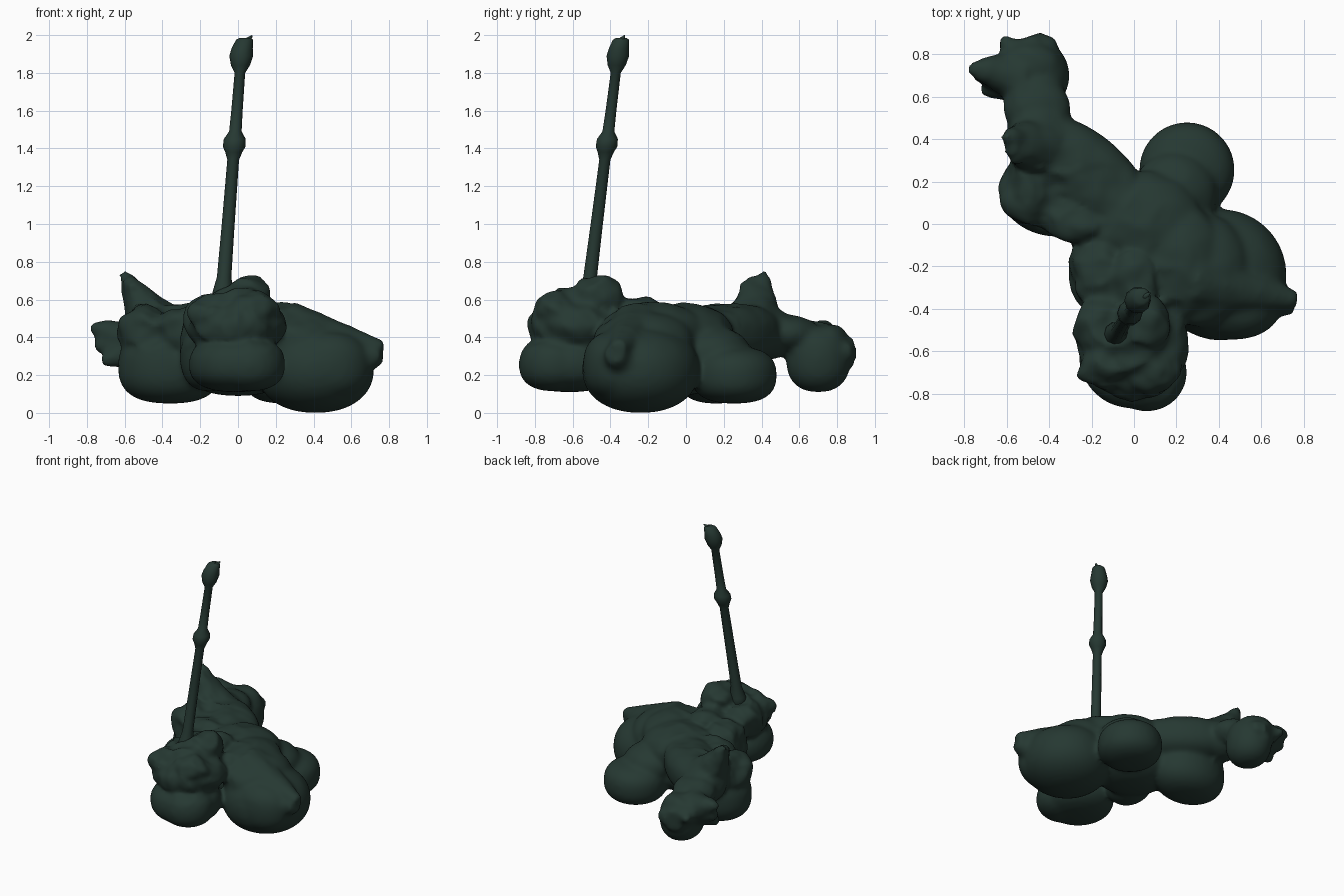
import bpy, bmesh, math
from mathutils import Vector, Matrix, noise

green = bpy.data.materials.new("dark_green")
green.diffuse_color = (0.019, 0.040, 0.032, 1)


def make_object(name, bm):
    me = bpy.data.meshes.new(name)
    bm.to_mesh(me)
    bm.free()
    ob = bpy.data.objects.new(name, me)
    bpy.context.collection.objects.link(ob)
    me.materials.append(green)
    return ob


def lump(bm, c, r, turn=0, p=2.0):
    """Ellipsoid, round in plan; p above 2 gives a steeper, boxier side."""
    m = Matrix.Translation(c) @ Matrix.Rotation(math.radians(turn), 4, 'Z') @ Matrix.Diagonal((*r, 1))
    for v in bmesh.ops.create_icosphere(bm, subdivisions=4, radius=1)["verts"]:
        rho = math.hypot(v.co.x, v.co.y)
        v.co = m @ (v.co / (rho ** p + abs(v.co.z) ** p) ** (1 / p))


def spike(bm, base, tip, r0, r1=0.012):
    base, tip = Vector(base), Vector(tip)
    d = tip - base
    m = Matrix.Translation((base + tip) / 2) @ d.to_track_quat('Z', 'Y').to_matrix().to_4x4()
    bmesh.ops.create_cone(bm, cap_ends=True, segments=12, radius1=r0, radius2=r1, depth=d.length, matrix=m)


bm = bmesh.new()
# front lobe: round underside, knobbly cap
lump(bm, (-0.01, -0.62, 0.255), (0.25, 0.25, 0.145), p=2.5)
lump(bm, (0.06, -0.70, 0.255), (0.19, 0.185, 0.14), p=2.4)
lump(bm, (-0.01, -0.57, 0.46), (0.26, 0.26, 0.15), p=2.2)
lump(bm, (0.05, -0.46, 0.61), (0.13, 0.13, 0.12))
lump(bm, (0.0, -0.57, 0.57), (0.14, 0.16, 0.10))
lump(bm, (-0.15, -0.50, 0.50), (0.13, 0.17, 0.12))
lump(bm, (0.08, -0.68, 0.54), (0.14, 0.12, 0.10))
lump(bm, (-0.13, -0.68, 0.53), (0.13, 0.12, 0.09))
lump(bm, (-0.15, -0.23, 0.34), (0.16, 0.20, 0.225), p=2.6)
lump(bm, (0.0, -0.27, 0.50), (0.12, 0.17, 0.12))
# right lobe
lump(bm, (0.41, -0.24, 0.23), (0.31, 0.31, 0.23), p=2.2)
lump(bm, (0.48, -0.38, 0.25), (0.22, 0.165, 0.18), p=2.4)
lump(bm, (0.32, -0.22, 0.37), (0.23, 0.27, 0.17), p=2.2)
lump(bm, (0.22, -0.17, 0.43), (0.2, 0.28, 0.155))
spike(bm, (0.28, -0.26, 0.40), (0.77, -0.36, 0.345), 0.19, 0.04)
spike(bm, (0.45, -0.3, 0.26), (0.76, -0.38, 0.31), 0.2, 0.05)
# back right lobe
lump(bm, (0.25, 0.255, 0.2), (0.225, 0.225, 0.15), p=2.6)
lump(bm, (0.19, 0.14, 0.32), (0.2, 0.2, 0.14))
# central ridge and belly
lump(bm, (0.0, -0.05, 0.29), (0.30, 0.26, 0.20), p=2.4)
lump(bm, (0.05, 0.0, 0.42), (0.28, 0.25, 0.16))
lump(bm, (-0.23, 0.24, 0.42), (0.36, 0.19, 0.155), -40, 2.4)
lump(bm, (-0.45, 0.42, 0.42), (0.16, 0.17, 0.14))
# left lobe
lump(bm, (-0.36, 0.16, 0.245), (0.275, 0.22, 0.195), p=2.6)
lump(bm, (-0.48, 0.16, 0.43), (0.15, 0.17, 0.14), p=2.4)
lump(bm, (-0.29, 0.02, 0.44), (0.17, 0.10, 0.13), -20, 2.4)
spike(bm, (-0.44, 0.37, 0.46), (-0.615, 0.415, 0.745), 0.16, 0.02)
spike(bm, (-0.44, 0.35, 0.46), (-0.59, 0.35, 0.715), 0.15, 0.03)
spike(bm, (-0.44, 0.35, 0.46), (-0.57, 0.305, 0.69), 0.13, 0.025)
# tail with ragged tips
lump(bm, (-0.46, 0.54, 0.42), (0.16, 0.16, 0.10))
lump(bm, (-0.46, 0.70, 0.285), (0.155, 0.17, 0.175), p=2.4)
lump(bm, (-0.49, 0.75, 0.36), (0.15, 0.11, 0.11), p=2.4)
spike(bm, (-0.52, 0.75, 0.34), (-0.625, 0.885, 0.36), 0.11, 0.02)
spike(bm, (-0.46, 0.74, 0.32), (-0.51, 0.88, 0.32), 0.13, 0.08)
spike(bm, (-0.45, 0.74, 0.31), (-0.40, 0.885, 0.33), 0.12, 0.04)
spike(bm, (-0.55, 0.7, 0.37), (-0.78, 0.74, 0.46), 0.13, 0.03)
spike(bm, (-0.54, 0.69, 0.34), (-0.76, 0.71, 0.36), 0.12, 0.03)
spike(bm, (-0.54, 0.67, 0.34), (-0.72, 0.63, 0.27), 0.11, 0.03)

# fuse the lobes into one skin
body = make_object("lumpy_body", bm)
rm = body.modifiers.new("fuse", 'REMESH')
rm.mode = 'VOXEL'
rm.voxel_size = 0.017
sm = body.modifiers.new("soften", 'SMOOTH')
sm.factor = 0.5
sm.iterations = 8
dg = bpy.context.evaluated_depsgraph_get()
fused = bpy.data.meshes.new_from_object(body.evaluated_get(dg))
body.modifiers.clear()
body.data = fused

# wrinkles on the upper, front and left surfaces
normals = [v.normal.copy() for v in fused.vertices]
for v, n in zip(fused.vertices, normals):
    p = v.co.copy()
    w = min(1, max(0, (p.z - 0.3) / 0.15))
    w *= min(1, max(0.15, 0.5 - 1.5 * (p.x + 0.6 * p.y)))
    if p.y > 0.28:
        w *= 0.4
    ridge = 0.25 - abs(noise.noise(p * 6))
    v.co = p + n * w * (0.05 * ridge + 0.012 * noise.noise(p * 14))
fused.polygons.foreach_set("use_smooth", [True] * len(fused.polygons))
fused.update()

# leaning stalk with a mid knuckle and a bud: (height, radius)
bm = bmesh.new()
profile = [(0.55, 0.07), (0.64, 0.055), (0.72, 0.038), (1.0, 0.034), (1.34, 0.031), (1.38, 0.045),
           (1.41, 0.06), (1.45, 0.058), (1.49, 0.033), (1.6, 0.03), (1.80, 0.028), (1.84, 0.05),
           (1.89, 0.063), (1.93, 0.056), (1.975, 0.045), (1.985, 0.03)]
SIDES = 10
rings = []
for z, r in profile:
    t = (z - 0.7) / 1.1
    tip = max(0, z - 1.92) * 0.2
    cx, cy = -0.075 + 0.085 * t + tip, -0.51 + 0.138 * t + tip * 0.5
    rings.append([bm.verts.new((cx + r * math.cos(a), cy + r * math.sin(a), z))
                  for a in (2 * math.pi * i / SIDES for i in range(SIDES))])
for a, b in zip(rings, rings[1:]):
    for i in range(SIDES):
        j = (i + 1) % SIDES
        bm.faces.new((a[i], a[j], b[j], b[i]))
bm.faces.new(rings[0][::-1])
bm.faces.new(rings[-1])
spike(bm, (0.035, -0.355, 1.955), (0.075, -0.325, 1.997), 0.025, 0.004)
for f in bm.faces:
    f.smooth = True
make_object("stalk", bm)
